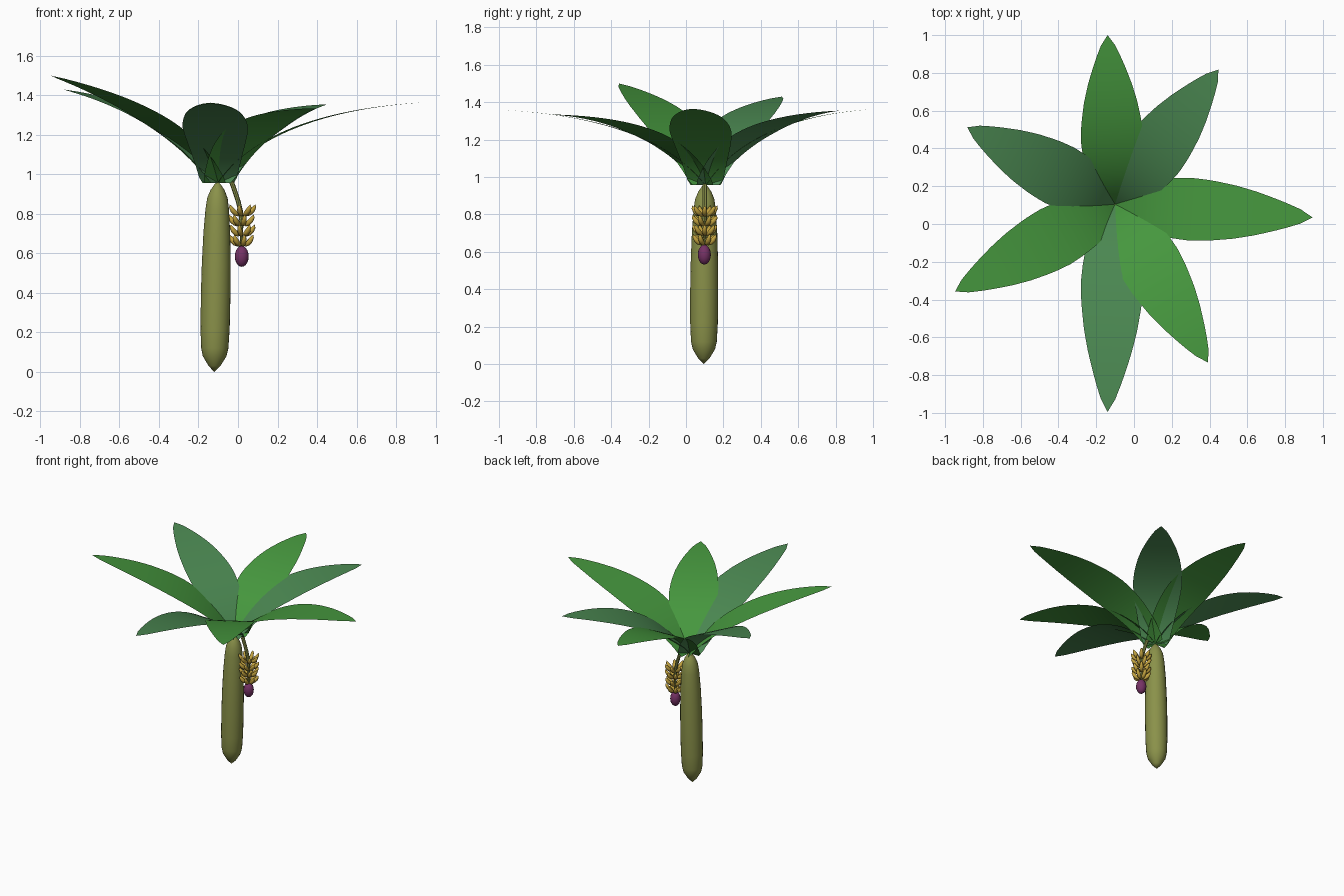
import bpy, bmesh, math
from mathutils import Vector

if "Cube" in bpy.data.objects:
    bpy.data.objects.remove(bpy.data.objects["Cube"])


def material(name, rgb):
    m = bpy.data.materials.new(name)
    m.diffuse_color = (*rgb, 1)
    m.use_nodes = True
    m.node_tree.nodes["Principled BSDF"].inputs["Base Color"].default_value = m.diffuse_color
    return m


LEAF_A = material("bright_leaf_green", (0.061, 0.31, 0.048))
LEAF_B = material("bluish_leaf_green", (0.070, 0.245, 0.083))
TRUNK = material("olive_trunk", (0.255, 0.285, 0.068))
FRUIT = material("ripe_yellow", (0.55, 0.37, 0.05))
BUD = material("purple_bud", (0.18, 0.032, 0.13))


def finish(name, bm, mat, angle=40):
    me = bpy.data.meshes.new(name)
    bm.to_mesh(me)
    bm.free()
    me.materials.append(mat)
    ob = bpy.data.objects.new(name, me)
    bpy.context.collection.objects.link(ob)
    bpy.context.view_layer.objects.active = ob
    ob.select_set(True)
    bpy.ops.object.shade_smooth_by_angle(angle=math.radians(angle))
    ob.select_set(False)
    return ob


def tube(bm, path, radii, sides):
    """Skin rings of the given radii along a path; zero radii close to points."""
    path = [Vector(p) for p in path]
    rings = []
    for i, (p, r) in enumerate(zip(path, radii)):
        d = path[min(i + 1, len(path) - 1)] - path[max(i - 1, 0)]
        q = d.to_track_quat('Z', 'Y')
        if r == 0:
            rings.append([bm.verts.new(p)])
            continue
        rings.append([bm.verts.new(p + q @ Vector((r * math.cos(a), r * math.sin(a), 0)))
                      for a in (k * math.tau / sides for k in range(sides))])
    for a, b in zip(rings, rings[1:]):
        for k in range(sides):
            n = (k + 1) % sides
            if len(a) == 1:
                bm.faces.new((a[0], b[n], b[k]))
            elif len(b) == 1:
                bm.faces.new((a[k], a[n], b[0]))
            else:
                bm.faces.new((a[k], a[n], b[n], b[k]))
    bmesh.ops.recalc_face_normals(bm, faces=bm.faces)


def interp(table, s):
    for (s0, w0), (s1, w1) in zip(table, table[1:]):
        if s <= s1:
            return w0 + (w1 - w0) * (s - s0) / (s1 - s0)
    return table[-1][1]


# Trunk: slightly leaning column with pointed ends
profile = [(0, 0), (.030, .03), (.060, .08), (.069, .12), (.074, .22),
           (.075, .40), (.073, .55), (.068, .70), (.060, .82), (.052, .88),
           (.036, .92), (.016, .95), (0, .965)]
bm = bmesh.new()
tube(bm, [(-.12 + .018 * z, .095 + .006 * z, z) for r, z in profile],
     [r for r, z in profile], 24)
finish("trunk", bm, TRUNK)

# Leaves: blades that rise steeply, then arch out to the given tips
CENTRE = Vector((-.10, .105, .957))
WIDTH = [(0, .080), (.02, .096), (.1, .120), (.2, .144), (.3, .160), (.38, .166),
         (.48, .160), (.6, .142), (.7, .119), (.8, .089), (.9, .054), (.96, .029), (1, 0)]
TIPS = [(.945, .035, 1.365), (.447, .817, 1.355), (-.14, 1.0, 1.363), (-.882, .512, 1.43),
        (-.947, -.357, 1.5), (-.14, -.995, 1.36), (.392, -.733, 1.335)]
STEPS = 24
for i, tip in enumerate(TIPS):
    span = Vector(tip) - CENTRE
    flat = Vector((span.x, span.y, 0))
    side = Vector((-span.y, span.x, 0)).normalized()
    handle = flat * .25 + Vector((0, 0, .36))
    bm = bmesh.new()
    prev = None
    for k in range(STEPS):
        t = k / STEPS
        mid = CENTRE + handle * (2 * t * (1 - t)) + span * t * t
        w = interp(WIDTH, .5 * t * (1 - t) + t * t)
        row = [bm.verts.new(mid + side * w * u) for u in (-1, 0, 1)]
        if prev:
            for j in range(2):
                bm.faces.new((prev[j], row[j], row[j + 1], prev[j + 1]))
        prev = row
    end = bm.verts.new(tip)
    for a, b in zip(prev, prev[1:]):
        bm.faces.new((a, end, b))
    finish(f"leaf_{i + 1}", bm, LEAF_B if i % 2 else LEAF_A)

# Fruit stalk hanging from the crown
bm = bmesh.new()
stalk = [(-.034, .1, .966), (-.032, .1, .960), (-.014, .1, .91), (.002, .1, .86),
         (.014, .1, .81), (.018, .1, .76), (.018, .1, .62)]
tube(bm, stalk, [0, .012, .012, .012, .012, .011, .009], 8)
finish("fruit_stalk", bm, TRUNK)

# Fruit bunch: four tiers of upturned, splayed fingers
bm = bmesh.new()
COUNT = 7
FINGER = [(.008, .000), (.020, -.001), (.036, .007), (.052, .021), (.064, .038), (.069, .051)]
for tier in range(4):
    base = .797 - tier * .051
    reach = 1.0 - .03 * tier
    for k in range(COUNT):
        a = (k + .5 * (tier % 2)) * math.tau / COUNT
        tube(bm, [(.020 + r * reach * math.cos(a), .1 + r * reach * math.sin(a), base + z)
                  for r, z in FINGER], [0, .009, .0135, .0135, .009, 0], 8)
finish("fruit_bunch", bm, FRUIT, 60)

# Flower bud below the bunch
bm = bmesh.new()
bmesh.ops.create_uvsphere(bm, u_segments=16, v_segments=10, radius=1)
for v in bm.verts:
    v.co = Vector((.019 + v.co.x * .035, .098 + v.co.y * .035, .585 + v.co.z * .053))
finish("flower_bud", bm, BUD)
